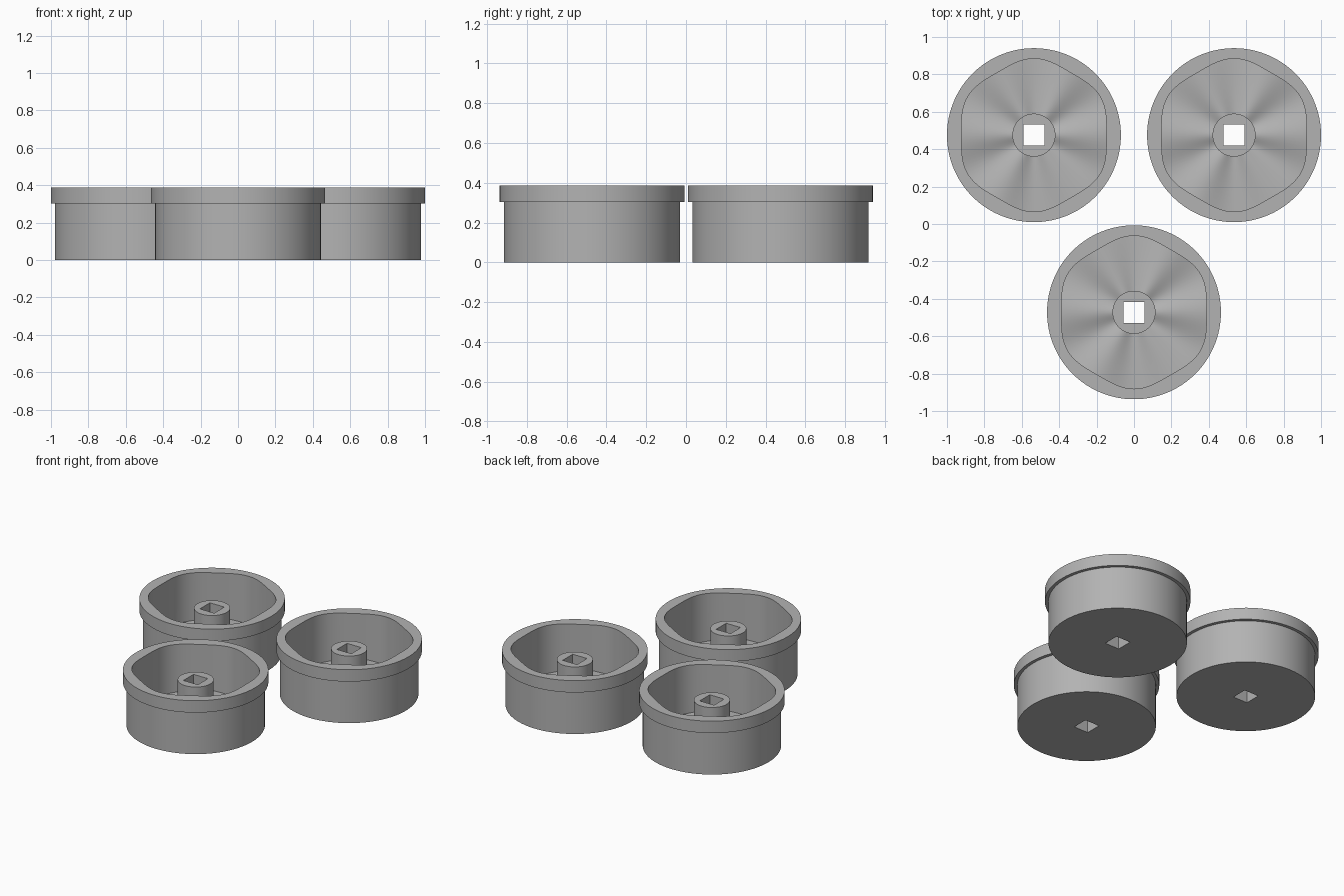
import bpy
import bmesh
from math import sin, cos, pi, radians

SEGMENTS = 120
RIM_R, BODY_R, BOSS_R, HOLE = 0.465, 0.443, 0.115, 0.056
TOP, STEP, BOSS_TOP, FLOOR = 0.387, 0.303, 0.32, 0.06

if "Cube" in bpy.data.objects:
    bpy.data.objects.remove(bpy.data.objects["Cube"])

grey = bpy.data.materials.new("grey plastic")
grey.use_nodes = True
colour = (0.45, 0.45, 0.45, 1)
grey.diffuse_color = colour
grey.node_tree.nodes["Principled BSDF"].inputs["Base Color"].default_value = colour


def circle(r):
    return lambda a: r


def square(a):
    return HOLE / max(abs(cos(a)), abs(sin(a)))


def scalloped(a):
    # Six broad lobes separated by soft inward ridges
    return 0.398 - 0.011 * cos(6 * a)


def level(z):
    return lambda a: z


def rippled(a):
    return FLOOR + 0.012 * cos(6 * a)


# Closed cross-section: hole, base, stepped outside, rim, cavity, boss, hole
SECTION = [
    (square, level(0)),
    (circle(BODY_R), level(0)),
    (circle(BODY_R), level(STEP)),
    (circle(RIM_R), level(STEP)),
    (circle(RIM_R), level(TOP)),
    (scalloped, level(TOP)),
    (scalloped, rippled),
    (circle(0.25), rippled),
    (circle(BOSS_R), rippled),
    (circle(BOSS_R), level(BOSS_TOP)),
    (square, level(BOSS_TOP)),
]


def make_cup(name, x, y):
    bm = bmesh.new()
    angles = [2 * pi * i / SEGMENTS for i in range(SEGMENTS)]
    rings = [[bm.verts.new((r(a) * cos(a), r(a) * sin(a), z(a))) for a in angles]
             for r, z in SECTION]
    for k, ring in enumerate(rings):
        after = rings[(k + 1) % len(rings)]
        for i in range(SEGMENTS):
            j = (i + 1) % SEGMENTS
            bm.faces.new((ring[i], ring[j], after[j], after[i]))
    bmesh.ops.recalc_face_normals(bm, faces=bm.faces)
    mesh = bpy.data.meshes.new(name)
    bm.to_mesh(mesh)
    bm.free()
    mesh.materials.append(grey)
    cup = bpy.data.objects.new(name, mesh)
    cup.location = (x, y, 0)
    bpy.context.collection.objects.link(cup)
    bpy.ops.object.select_all(action='DESELECT')
    cup.select_set(True)
    bpy.context.view_layer.objects.active = cup
    bpy.ops.object.shade_smooth_by_angle(angle=radians(35))


# Two cups at the back, one in front
make_cup("back_left_cup", 0.535, 0.475)
make_cup("back_right_cup", -0.535, 0.475)
make_cup("front_cup", 0, -0.472)
